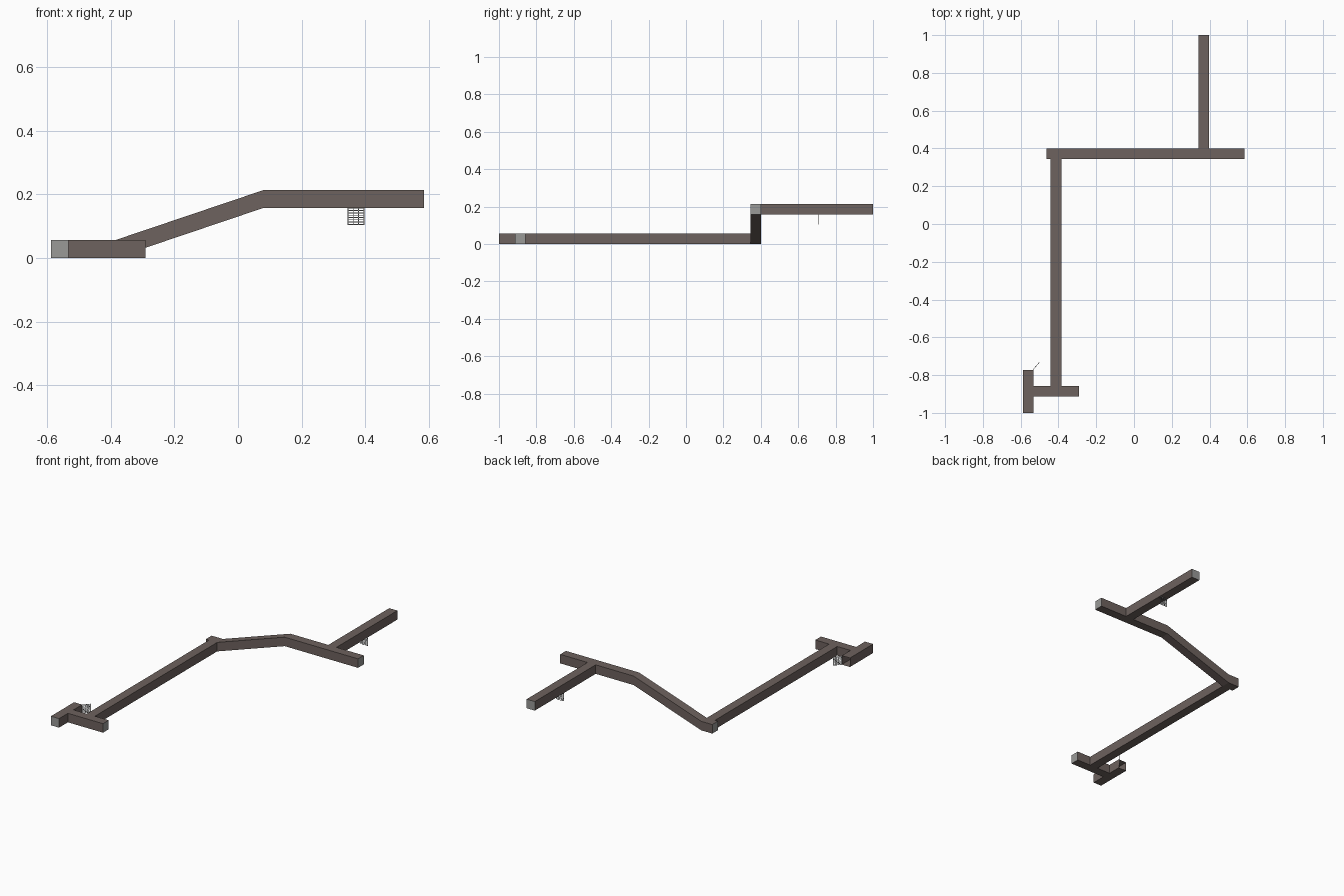
import bpy, bmesh, math
from mathutils import Matrix, Vector

if "Cube" in bpy.data.objects:
    bpy.data.objects.remove(bpy.data.objects["Cube"])

H = 0.056   # passage height
W = 0.056   # passage width


def material(name, rgb):
    m = bpy.data.materials.new(name)
    m.diffuse_color = (*rgb, 1)
    m.use_nodes = True
    m.node_tree.nodes["Principled BSDF"].inputs["Base Color"].default_value = m.diffuse_color
    return m


STONE = material("brown stone", (0.155, 0.122, 0.112))
END = material("grey end wall", (0.32, 0.32, 0.31))
IRON = material("grey iron", (0.30, 0.30, 0.30))


def finish(name, bm, mats):
    mesh = bpy.data.meshes.new(name)
    bm.to_mesh(mesh)
    bm.free()
    for m in mats:
        mesh.materials.append(m)
    ob = bpy.data.objects.new(name, mesh)
    bpy.context.collection.objects.link(ob)
    return ob


def passage(name, axis, low_side, stations, openings=(), caps=(True, True)):
    """Hollow square passage along x or y. stations = (distance, floor height).
    openings = (segment, side): side 0 is the low wall, 2 is the high wall."""
    bm = bmesh.new()
    rings = []
    for d, z in stations:
        ring = []
        for s, h in ((0, 0), (0, H), (W, H), (W, 0)):
            side = low_side + s
            co = (d, side, z + h) if axis == 'x' else (side, d, z + h)
            ring.append(bm.verts.new(co))
        rings.append(ring)
    for i, (a, b) in enumerate(zip(rings, rings[1:])):
        for k in range(4):
            if (i, k) not in openings:
                n = (k + 1) % 4
                bm.faces.new((a[k], a[n], b[n], b[k]))
    for use, ring in zip(caps, (rings[0], rings[-1])):
        if use:
            bm.faces.new(ring).material_index = 1
    bmesh.ops.recalc_face_normals(bm, faces=bm.faces)
    return finish(name, bm, (STONE, END))


def level(z, *ds):
    return [(d, z) for d in ds]


def evenly(z, start, end, n):
    return [(start + (end - start) * i / n, z) for i in range(n + 1)]


# Lower passages, opened into each other at the junctions
passage("west_passage", 'y', -0.588, level(0, -1, -0.913, -0.857, -0.772),
        openings={(1, 2)}, caps=(True, False))
passage("entry_passage", 'x', -0.913, level(0, -0.532, -0.441, -0.385, -0.29),
        openings={(1, 2)}, caps=(False, True))
passage("long_passage", 'y', -0.441, evenly(0, -0.857, 0.345, 12),
        caps=(False, False))

# Sloping passage up to the higher level
R = 0.157
passage("ramp_passage", 'x', 0.345,
        level(0, -0.462, -0.441, -0.385)
        + level(R, 0.08, 0.22, 0.341, 0.397, 0.585),
        openings={(1, 0), (5, 2)})
passage("north_passage", 'y', 0.341, evenly(R, 0.401, 1.0, 6),
        caps=(False, True))


def grate(name, corner, angle):
    """Barred gate: frame posts with closely spaced crossbars."""
    bm = bmesh.new()
    size, t = 0.053, 0.0025

    def bar(cx, cz, sx, sz):
        m = Matrix.Translation((cx, 0, cz)) @ Matrix.Diagonal((sx, t, sz, 1))
        bmesh.ops.create_cube(bm, size=1, matrix=m)

    for i in range(4):
        bar(t / 2 + i * (size - t) / 3, size / 2, t, size)
    for i in range(8):
        bar(size / 2, t / 2 + i * (size - t) / 7, size, t)
    ob = finish(name, bm, (IRON,))
    ob.location = Vector(corner)
    ob.rotation_euler.z = angle


# Gate swung open at the west end, and gate dropped under the north passage
grate("open_gate", (-0.534, -0.771, 0.001), math.radians(50))
grate("lowered_gate", (0.344, 0.71, 0.104), 0)
